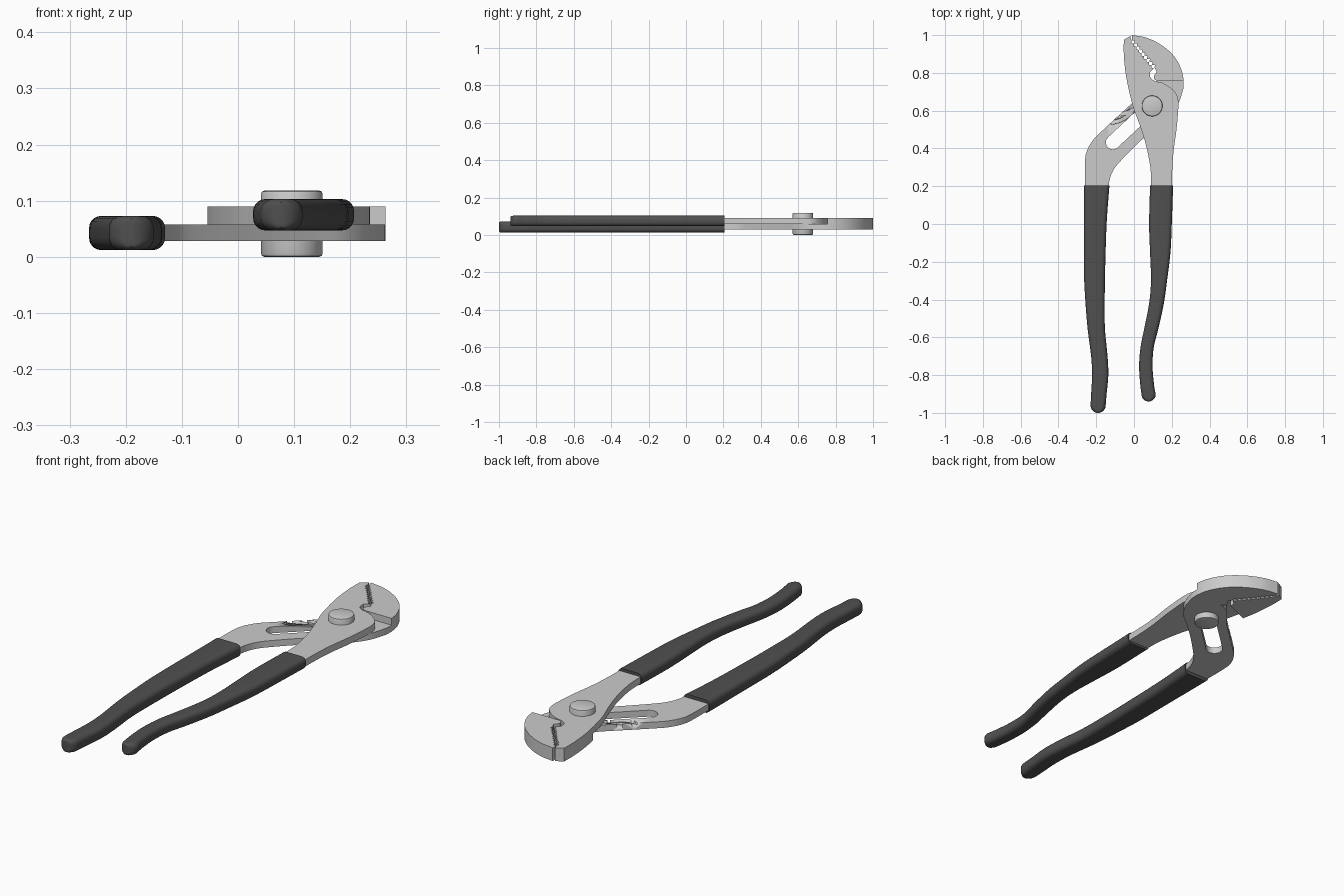
import bpy, bmesh, math
from mathutils import Vector

if "Cube" in bpy.data.objects:
    bpy.data.objects.remove(bpy.data.objects["Cube"])


def spline(pts, n=5):
    """Smooth open curve through tuples of any length."""
    p = [Vector(q) for q in pts]
    p = [2 * p[0] - p[1]] + p + [2 * p[-1] - p[-2]]
    out = []
    for i in range(1, len(p) - 2):
        a, b, c, d = p[i - 1:i + 3]
        for k in range(n):
            t = k / n
            out.append(0.5 * (2 * b + (c - a) * t + (2 * a - 5 * b + 4 * c - d) * t * t
                              + (3 * b - a - 3 * c + d) * t ** 3))
    return out + [p[-2]]


def finish(name, bm, mat=None):
    bmesh.ops.remove_doubles(bm, verts=bm.verts, dist=1e-5)
    bmesh.ops.recalc_face_normals(bm, faces=bm.faces)
    me = bpy.data.meshes.new(name)
    bm.to_mesh(me)
    bm.free()
    ob = bpy.data.objects.new(name, me)
    bpy.context.collection.objects.link(ob)
    if mat:
        me.materials.append(mat)
    bpy.ops.object.select_all(action='DESELECT')
    ob.select_set(True)
    bpy.context.view_layer.objects.active = ob
    bpy.ops.object.shade_smooth_by_angle(angle=math.radians(32))
    return ob


def plate(name, loops, z0, z1):
    """Flat plate from an outline plus optional hole outlines."""
    cu = bpy.data.curves.new(name, 'CURVE')
    cu.dimensions, cu.fill_mode, cu.extrude = '2D', 'BOTH', (z1 - z0) / 2
    for loop in loops:
        s = cu.splines.new('POLY')
        s.points.add(len(loop) - 1)
        for sp, q in zip(s.points, loop):
            sp.co = (q[0], q[1], 0, 1)
        s.use_cyclic_u = True
    tmp = bpy.data.objects.new(name + "_outline", cu)
    bpy.context.collection.objects.link(tmp)
    me = bpy.data.meshes.new_from_object(tmp.evaluated_get(bpy.context.evaluated_depsgraph_get()))
    bpy.data.objects.remove(tmp)
    bm = bmesh.new()
    bm.from_mesh(me)
    bpy.data.meshes.remove(me)
    bmesh.ops.translate(bm, verts=bm.verts, vec=(0, 0, (z0 + z1) / 2))
    return finish(name, bm)


def teeth(side, n=9):
    """Zigzag from jaw tip to throat; side is -1 (left) or +1 (right)."""
    a, b = Vector((-0.012, 0.972)), Vector((0.108, 0.825))
    d = (b - a).normalized()
    nrm = Vector((-d.y, d.x))
    return [a.lerp(b, i / (2 * n)) + nrm * side * (0.0015 if i % 2 == 0 else 0.012)
            for i in range(2 * n + 1)]


def grip(name, stations, zc, h, mat):
    """Rounded bar lofted along y with a domed end."""
    st = spline(stations, 5)
    y_end = st[-1][0]
    w_end = (st[-1][2] - st[-1][1]) / 2
    rings = [(y, (x0 + x1) / 2, (x1 - x0) / 2, h) for y, x0, x1 in st]
    for k in range(1, 9):
        a = k / 9 * math.pi / 2
        s = 0.92 * math.sin(a)
        rings.append((y_end - w_end * math.sin(a), rings[len(st) - 1][1],
                      w_end * math.cos(a), h - 0.018 * (1 - math.sqrt(1 - s ** 6))))
    y, x, w, hh = rings[-1]
    rings.append((y_end - w_end, x, w * 0.6, hh * 0.7))
    bm = bmesh.new()
    prev = None
    for i, (y, x, w, hh) in enumerate(rings):
        r = min(0.022, w * 0.8, hh * 0.8)
        ring = []
        for q, (sx, sz) in enumerate([(1, 1), (-1, 1), (-1, -1), (1, -1)]):
            for k in range(6):
                a = (q + k / 5) * math.pi / 2
                ring.append(bm.verts.new((x + sx * (w - r) + r * math.cos(a), y,
                                          zc + sz * (hh - r) + r * math.sin(a))))
        if prev:
            for j in range(24):
                bm.faces.new((prev[j], prev[(j + 1) % 24], ring[(j + 1) % 24], ring[j]))
        if i in (0, len(rings) - 1):
            bm.faces.new(ring)
        prev = ring
    return finish(name, bm, mat)


Z0, Z1, Z2 = 0.028, 0.058, 0.09
rubber = bpy.data.materials.new("dark_rubber")
rubber.diffuse_color = (0.08, 0.08, 0.08, 1)
rubber.use_nodes = True
rubber.node_tree.nodes["Principled BSDF"].inputs["Base Color"].default_value = rubber.diffuse_color

# Lower arm: slotted bar leading to the right-hand jaw
lower_edge = spline([(-0.135, 0.15), (-0.132, 0.22), (-0.112, 0.28), (-0.07, 0.335),
                     (0.04, 0.445), (0.13, 0.525), (0.195, 0.58), (0.238, 0.645), (0.262, 0.72)])
jaw_back = spline([(0.263, 0.757), (0.255, 0.805), (0.23, 0.862), (0.19, 0.912),
                   (0.13, 0.957), (0.06, 0.988), (-0.012, 1.0)])
throat = spline([(0.121, 0.805), (0.106, 0.785), (0.107, 0.768), (0.122, 0.757)], 4)
upper_edge = spline([(-0.01, 0.64), (-0.17, 0.492), (-0.218, 0.443), (-0.25, 0.385),
                     (-0.26, 0.32), (-0.26, 0.15)])
right_face = teeth(1)
slot = []
for c, start in ((Vector((0.098, 0.628)), -48), (Vector((-0.112, 0.432)), 132)):
    for k in range(13):
        a = math.radians(start + 15 * k)
        slot.append(c + Vector((math.cos(a), math.sin(a))) * 0.037)
arm = plate("lower_arm", [lower_edge + jaw_back + right_face + throat
                          + [(0.075, 0.74), (0.03, 0.685)] + upper_edge, slot], Z0, Z1)
plate("right_jaw", [jaw_back + right_face + throat], Z1, Z2)

# Curved adjustment grooves in the slotted bar
for i in range(4):
    ox, oy = i * 0.047, i * 0.044
    arc = [(-0.125, 0.548), (-0.085, 0.555), (-0.05, 0.572), (-0.008, 0.602)]
    a = spline([(x + ox, y + oy) for x, y in arc])
    b = [(p[0] + 0.004, p[1] - 0.02) for p in reversed(a)]
    if i > 1:
        continue
    cut = plate("groove_cutter", [a + b], Z1 - 0.011, Z1 + 0.01)
    cut.hide_render = True
    cut.hide_set(True)
    m = arm.modifiers.new("groove", 'BOOLEAN')
    m.operation, m.solver, m.object = 'DIFFERENCE', 'EXACT', cut

# Upper arm: right-hand lever crossing over to the left-hand jaw
left_side = spline([(0.09, 0.15), (0.09, 0.26), (0.08, 0.34), (0.06, 0.43), (0.03, 0.525),
                    (-0.005, 0.62), (-0.03, 0.72)])
jaw_side = spline([(-0.032, 0.73), (-0.046, 0.81), (-0.054, 0.9), (-0.054, 0.975)])
left_face = [(-0.02, 0.995)] + teeth(-1)
left_throat = spline([(0.085, 0.805), (0.084, 0.785), (0.093, 0.768), (0.114, 0.755)], 4)
shoulder = spline([(0.15, 0.748), (0.192, 0.722), (0.226, 0.685), (0.235, 0.63),
                   (0.225, 0.5), (0.211, 0.4), (0.203, 0.3), (0.2, 0.15)])
plate("upper_arm", [left_side + jaw_side + left_face + left_throat + shoulder], Z1, Z2)
plate("left_jaw", [jaw_side + left_face + left_throat[:6]], Z0, Z1)

# Pivot bolt with chamfered heads
bm = bmesh.new()
bmesh.ops.create_cone(bm, cap_ends=True, segments=48, radius1=0.055, radius2=0.055, depth=0.118)
rims = [e for e in bm.edges if abs(e.verts[0].co.z - e.verts[1].co.z) < 1e-4]
bmesh.ops.bevel(bm, geom=rims, offset=0.006, segments=2, affect='EDGES', profile=0.5)
bmesh.ops.translate(bm, verts=bm.verts, vec=(0.096, 0.625, 0.059))
finish("pivot_bolt", bm)

# Rubber grips (y, left x, right x)
grip("left_grip", [(0.205, -0.265, -0.13), (0.0, -0.265, -0.145), (-0.25, -0.265, -0.153),
                   (-0.4, -0.258, -0.155), (-0.55, -0.246, -0.154), (-0.7, -0.227, -0.14),
                   (-0.8, -0.222, -0.136), (-0.9, -0.227, -0.145), (-0.96, -0.23, -0.15)],
     0.0425, 0.0305, rubber)
grip("right_grip", [(0.205, 0.085, 0.207), (0.0, 0.08, 0.2), (-0.15, 0.085, 0.193),
                    (-0.3, 0.09, 0.175), (-0.42, 0.08, 0.158), (-0.55, 0.055, 0.13),
                    (-0.65, 0.035, 0.105), (-0.75, 0.027, 0.098), (-0.85, 0.033, 0.106),
                    (-0.902, 0.04, 0.115)], 0.075, 0.028, rubber)
